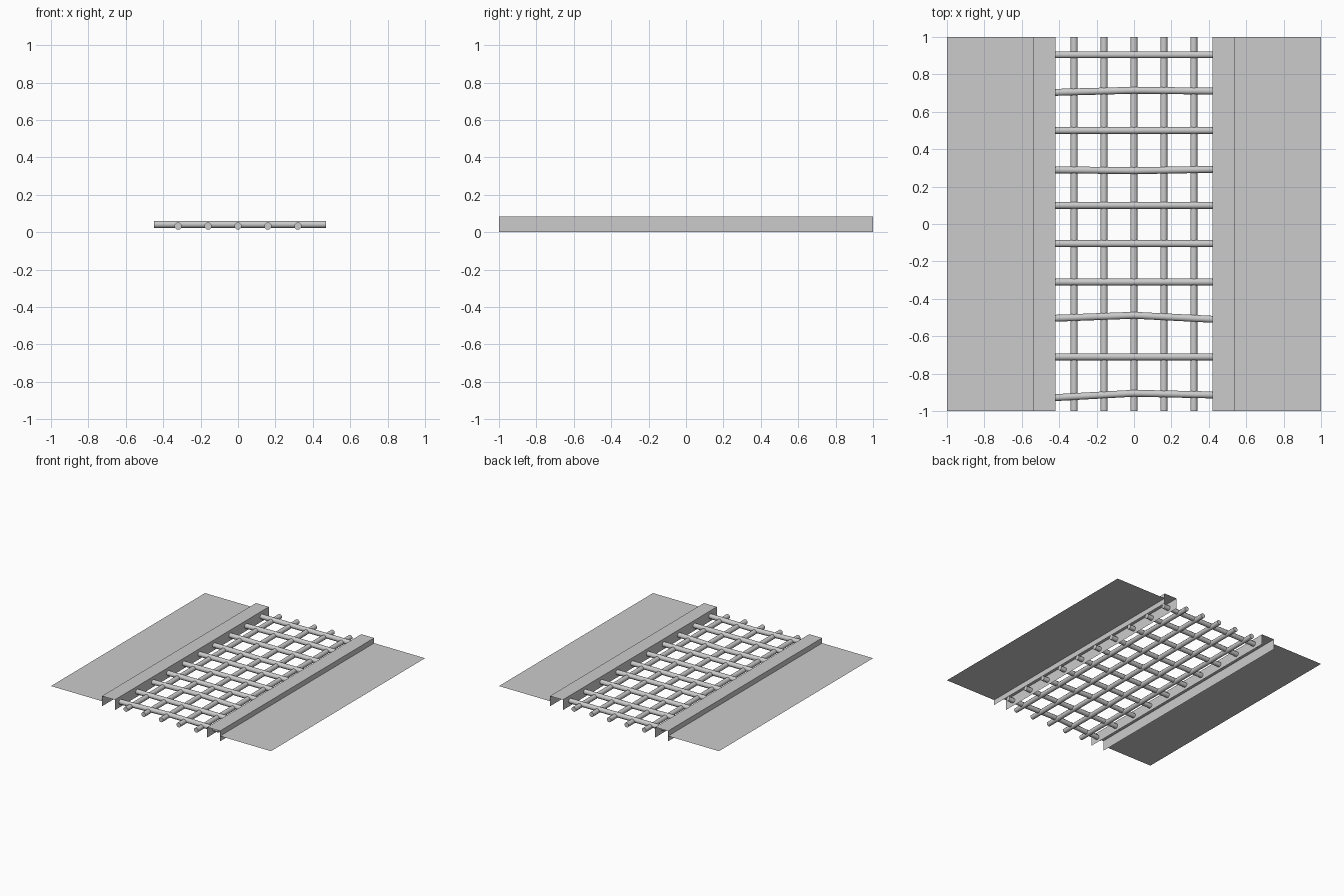
import bpy
import bmesh
import math

cube = bpy.data.objects.get("Cube")
if cube:
    bpy.data.objects.remove(cube, do_unlink=True)

grey = bpy.data.materials.new("plain_grey")
grey.use_nodes = True
grey.diffuse_color = (0.6, 0.6, 0.6, 1)
grey.node_tree.nodes["Principled BSDF"].inputs["Base Color"].default_value = (0.6, 0.6, 0.6, 1)

SIDES = 8
PLATE_Z, TOP_Z = 0.043, 0.085
INNER_X, OUTER_X = 0.42, 0.537


def finish(name, bm, smooth=False):
    bmesh.ops.recalc_face_normals(bm, faces=bm.faces)
    mesh = bpy.data.meshes.new(name)
    bm.to_mesh(mesh)
    bm.free()
    mesh.materials.append(grey)
    obj = bpy.data.objects.new(name, mesh)
    bpy.context.collection.objects.link(obj)
    if smooth:
        bpy.ops.object.select_all(action='DESELECT')
        obj.select_set(True)
        bpy.context.view_layer.objects.active = obj
        bpy.ops.object.shade_smooth_by_angle(angle=math.radians(50))
    return obj


def sheet(name, profile):
    """Sweep an open x-z profile along y as a thin sheet."""
    bm = bmesh.new()
    rows = [[bm.verts.new((x, y, z)) for x, z in profile] for y in (-1, 1)]
    for i in range(len(profile) - 1):
        bm.faces.new((rows[0][i], rows[0][i + 1], rows[1][i + 1], rows[1][i]))
    return finish(name, bm)


def bar(name, path, radius, along_x):
    """Capped round bar through the path points."""
    bm = bmesh.new()
    rings = []
    for x, y, z in path:
        ring = []
        for k in range(SIDES):
            a = 2 * math.pi * (k + 0.5) / SIDES
            u, v = radius * math.cos(a), radius * math.sin(a)
            ring.append(bm.verts.new((x, y + u, z + v) if along_x else (x + u, y, z + v)))
        rings.append(ring)
    for r, s in zip(rings, rings[1:]):
        for k in range(SIDES):
            n = (k + 1) % SIDES
            bm.faces.new((r[k], r[n], s[n], s[k]))
    bm.faces.new(rings[0])
    bm.faces.new(rings[-1])
    return finish(name, bm, True)


# Side plates and raised edge channels
for side, s in (("left", 1), ("right", -1)):
    sheet(side + "_plate", [(s, PLATE_Z), (s * OUTER_X, PLATE_Z)])
    sheet(side + "_channel", [(s * OUTER_X, 0), (s * OUTER_X, TOP_Z),
                              (s * INNER_X, TOP_Z), (s * INNER_X, 0)])

# Long bars
for i in range(5):
    x = 0.16 * (i - 2)
    bar(f"long_bar_{i + 1}", [(x, -1, 0.033), (x, 1, 0.033)], 0.02, False)

# Cross bars, some slightly bent: y at right end, middle, left end
cross = [(-0.93, -0.905, -0.915), (-0.71,) * 3, (-0.505, -0.488, -0.512),
         (-0.31,) * 3, (-0.105,) * 3, (0.1,) * 3, (0.29, 0.285, 0.293),
         (0.5,) * 3, (0.703, 0.715, 0.71), (0.905,) * 3]
for i, ys in enumerate(cross):
    path = [(x, y, 0.042) for x, y in zip((-0.45, 0, 0.47), ys)]
    bar(f"cross_bar_{i + 1}", path, 0.02, True)
